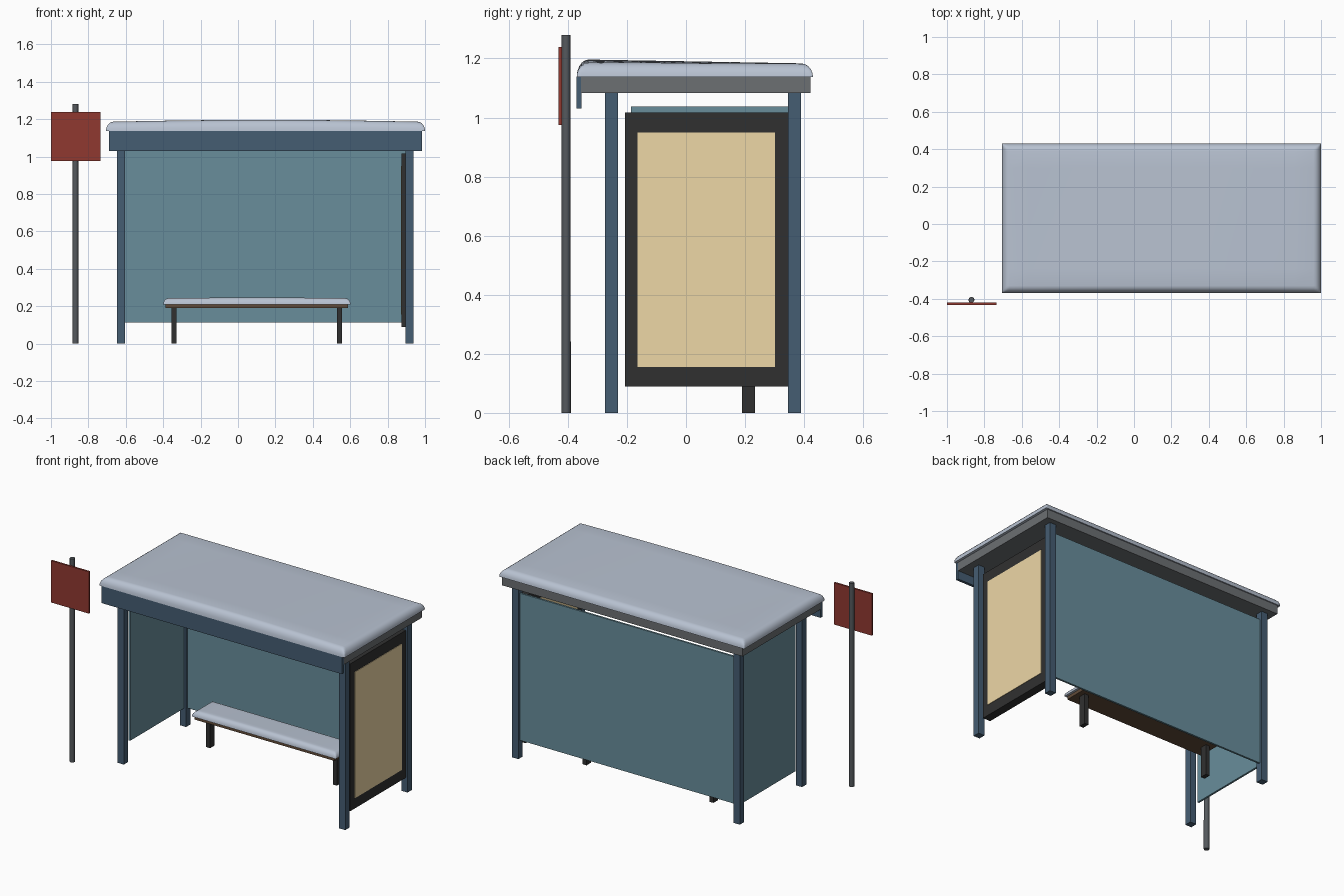
import bpy, bmesh, math

if "Cube" in bpy.data.objects:
    bpy.data.objects.remove(bpy.data.objects["Cube"])


def material(name, rgb):
    m = bpy.data.materials.new(name)
    m.diffuse_color = (*rgb, 1)
    m.use_nodes = True
    m.node_tree.nodes["Principled BSDF"].inputs["Base Color"].default_value = m.diffuse_color
    return m


BLUE = material("blue_paint", (0.06, 0.11, 0.17))
GLASS = material("teal_glass", (0.14, 0.27, 0.33))
DARK = material("dark_metal", (0.03, 0.03, 0.03))
GREY = material("roof_grey", (0.15, 0.16, 0.17))
CREAM = material("poster_paper", (0.85, 0.68, 0.38))
RED = material("sign_red", (0.28, 0.04, 0.03))
WOOD = material("bench_wood", (0.12, 0.07, 0.04))
SNOW = material("snow", (0.48, 0.54, 0.64))
STEEL = material("pole_steel", (0.09, 0.10, 0.11))


def finish(name, bm, mat):
    bmesh.ops.recalc_face_normals(bm, faces=bm.faces)
    me = bpy.data.meshes.new(name)
    bm.to_mesh(me)
    bm.free()
    ob = bpy.data.objects.new(name, me)
    bpy.context.collection.objects.link(ob)
    me.materials.append(mat)
    return ob


def smooth(ob, angle):
    bpy.ops.object.select_all(action='DESELECT')
    ob.select_set(True)
    bpy.context.view_layer.objects.active = ob
    bpy.ops.object.shade_smooth_by_angle(angle=math.radians(angle))


def box(name, x, y, z, mat):
    bm = bmesh.new()
    bmesh.ops.create_cube(bm, size=1)
    for v in bm.verts:
        for i, (a, b) in enumerate((x, y, z)):
            v.co[i] = (a + b) / 2 + v.co[i] * (b - a)
    return finish(name, bm, mat)


def snow(name, x, y, z0, h, r, bump):
    """Rounded snow blanket: dense rings at the rim, gentle swell on top."""
    def stations(a, b, n):
        rim = [r * (1 - math.cos(math.pi / 2 * i / 5)) for i in range(6)]
        mid = [a + r + (b - a - 2 * r) * i / n for i in range(1, n)]
        return [a + t for t in rim] + mid + [b - t for t in reversed(rim)]

    xs, ys = stations(*x, 16), stations(*y, 8)
    bm = bmesh.new()
    rows = []
    for px in xs:
        row = []
        for py in ys:
            d = min(px - x[0], x[1] - px, py - y[0], y[1] - py)
            k = math.sqrt(max(0, 1 - (1 - min(d / r, 1)) ** 2))
            u = (px - x[0]) / (x[1] - x[0])
            v = (py - y[0]) / (y[1] - y[0])
            swell = bump * (math.sin(math.pi * u) * (1 - v) - 0.3 * v)
            row.append(bm.verts.new((px, py, z0 + (h + swell) * k)))
        rows.append(row)
    for a, b in zip(rows, rows[1:]):
        for j in range(len(ys) - 1):
            bm.faces.new((a[j], b[j], b[j + 1], a[j + 1]))
    rim = rows[0] + [w[-1] for w in rows[1:-1]] + rows[-1][::-1] + [w[0] for w in rows[-2:0:-1]]
    bm.faces.new(rim)
    smooth(finish(name, bm, SNOW), 50)


# Posts
for side, px in (("left", -0.625), ("right", 0.917)):
    for end, py in (("front", -0.252), ("back", 0.367)):
        box(f"{side}_{end}_post", (px - .0215, px + .0215),
            (py - .0215, py + .0215), (0, 1.083), BLUE)

# Roof
box("roof_slab", (-0.69, 0.984), (-0.355, 0.422), (1.083, 1.137), GREY)
box("front_fascia", (-0.69, 0.984), (-0.37, -0.353), (1.03, 1.137), BLUE)
snow("roof_snow", (-0.706, 1.0), (-0.37, 0.43), 1.137, 0.049, 0.04, 0.011)

# Glass walls
box("back_glass", (-0.606, 0.897), (0.361, 0.373), (0.113, 1.038), GLASS)
box("left_glass", (-0.631, -0.619), (-0.187, 0.347), (0.113, 1.038), GLASS)

# Poster case on the right side, paper visible from both sides
box("poster_case", (0.874, 0.926), (-0.207, 0.346), (0.09, 1.017), DARK)
box("poster", (0.871, 0.929), (-0.164, 0.302), (0.156, 0.95), CREAM)

# Bench
box("bench_seat", (-0.387, 0.588), (0.122, 0.302), (0.19, 0.21), WOOD)
snow("bench_snow", (-0.4, 0.602), (0.112, 0.312), 0.21, 0.033, 0.03, 0.004)
for side, px in (("left", -0.341), ("right", 0.542)):
    box(f"bench_{side}_leg", (px - .0135, px + .0135), (0.19, 0.234), (0, 0.192), DARK)

# Stop sign pole and plate
bm = bmesh.new()
bmesh.ops.create_cone(bm, cap_ends=True, segments=12, radius1=0.016, radius2=0.015, depth=1.28)
pole = finish("sign_pole", bm, STEEL)
pole.location = (-0.869, -0.406, 0.64)
smooth(pole, 40)
box("sign_plate", (-1.0, -0.735), (-0.432, -0.42), (0.975, 1.238), RED)
